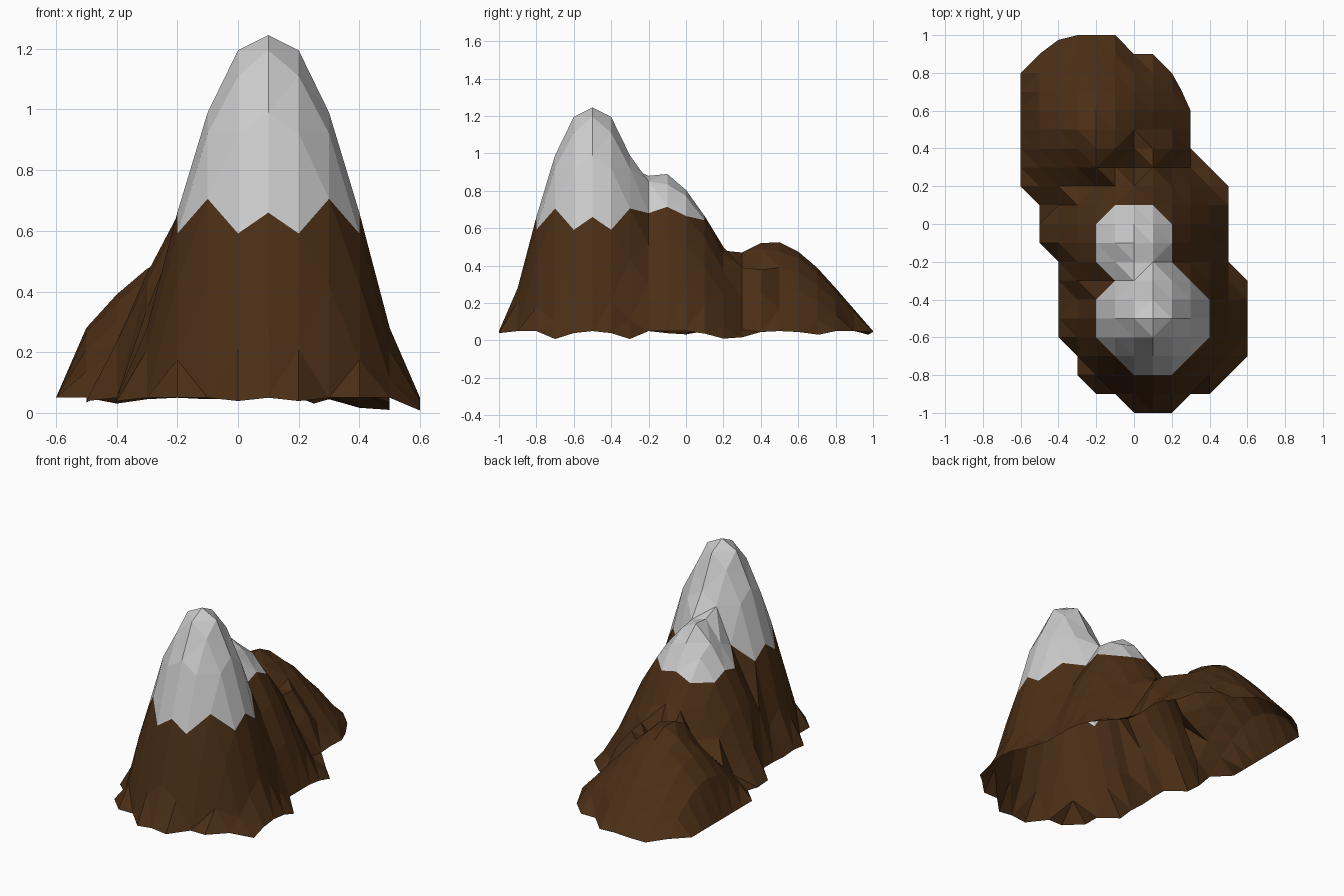
import bpy, bmesh
from math import hypot

if "Cube" in bpy.data.objects:
    bpy.data.objects.remove(bpy.data.objects["Cube"])

# Peaks: centre and height profile by distance
PEAKS = [
    ((0.1, -0.5), [(0, 1.245), (.1, 1.195), (.2, .99), (.224, .92), (.283, .705), (.3, .66),
                   (.316, .592), (.4, .28), (.412, .21), (.447, .11), (.5, .05), (.54, .006), (.6, 0)]),
    ((0.02, -0.11), [(0, .895), (.1, .82), (.18, .715), (.22, .65), (.25, .605), (.3, .5),
                     (.32, .46), (.4, .28), (.5, .05), (.58, .005), (.6, 0)]),
    ((-0.2, 0.5), [(0, .525), (.1, .475), (.2, .39), (.3, .28), (.4, .165),
                   (.5, .05), (.54, .03), (.6, 0)]),
]

# Footprint: first and last grid column for each row, in tenths, front to back
ROWS = [(0, 2), (-2, 4), (-3, 5), (-3, 6), (-4, 6), (-4, 6), (-4, 6), (-4, 6), (-4, 5),
        (-5, 5), (-5, 5), (-5, 5), (-6, 5), (-6, 4), (-6, 3), (-6, 3), (-6, 3),
        (-6, 3), (-6, 2), (-5, 1), (-4, -1)]

# Saddle points joining neighbouring peaks
SADDLES = {(0, 8): .88, (1, 8): .85, (0, 9): .89, (0, 12): .5, (-1, 12): .48,
           (-2, 13): .47, (-2, 14): .52, (-1, 14): .49,
           (1, 13): .39, (2, 13): .22, (1, 14): .38, (2, 14): .26}


def profile(points, r):
    for (r0, z0), (r1, z1) in zip(points, points[1:]):
        if r <= r1:
            return z0 + (z1 - z0) * (r - r0) / (r1 - r0)
    return 0.0


def height(x, y):
    return max(profile(p, hypot(x - c[0], y - c[1])) for c, p in PEAKS)


def material(name, colour):
    m = bpy.data.materials.new(name)
    m.diffuse_color = (*colour, 1)
    m.use_nodes = True
    m.node_tree.nodes["Principled BSDF"].inputs["Base Color"].default_value = m.diffuse_color
    return m


# Grid of terrain points
bm = bmesh.new()
grid = {}
for j, (a, b) in enumerate(ROWS):
    for i in range(a, b + 1):
        x, y = i / 10, j / 10 - 1
        grid[i, j] = bm.verts.new((x, y, SADDLES.get((i, j), height(x, y))))
grid[3, 17].co.xy = (0.25, 0.71)        # rounded footprint corners
grid[-4, 20].co.xy = (-0.4, 0.975)

# Triangulate each cell along its most level diagonal
for j in range(20):
    for i in range(-6, 6):
        q = [grid.get(k) for k in ((i, j), (i + 1, j), (i + 1, j + 1), (i, j + 1))]
        have = [v for v in q if v]
        if len(have) == 3:
            bm.faces.new(have)
        elif len(have) == 4:
            if abs(q[0].co.z - q[2].co.z) > abs(q[1].co.z - q[3].co.z):
                q = q[1:] + q[:1]
            bm.faces.new((q[0], q[1], q[2]))
            bm.faces.new((q[0], q[2], q[3]))

# Low rim, and snow on the high faces
for v in bm.verts:
    if v.is_boundary:
        v.co.z = min(v.co.z, 0.05)
for f in bm.faces:
    f.material_index = int(min(v.co.z for v in f.verts) > 0.57)

mesh = bpy.data.meshes.new("mountain_range")
bm.to_mesh(mesh)
bm.free()
mesh.materials.append(material("rock", (.07, .028, .008)))
mesh.materials.append(material("snow", (.8, .8, .8)))
bpy.context.collection.objects.link(bpy.data.objects.new("mountain_range", mesh))
